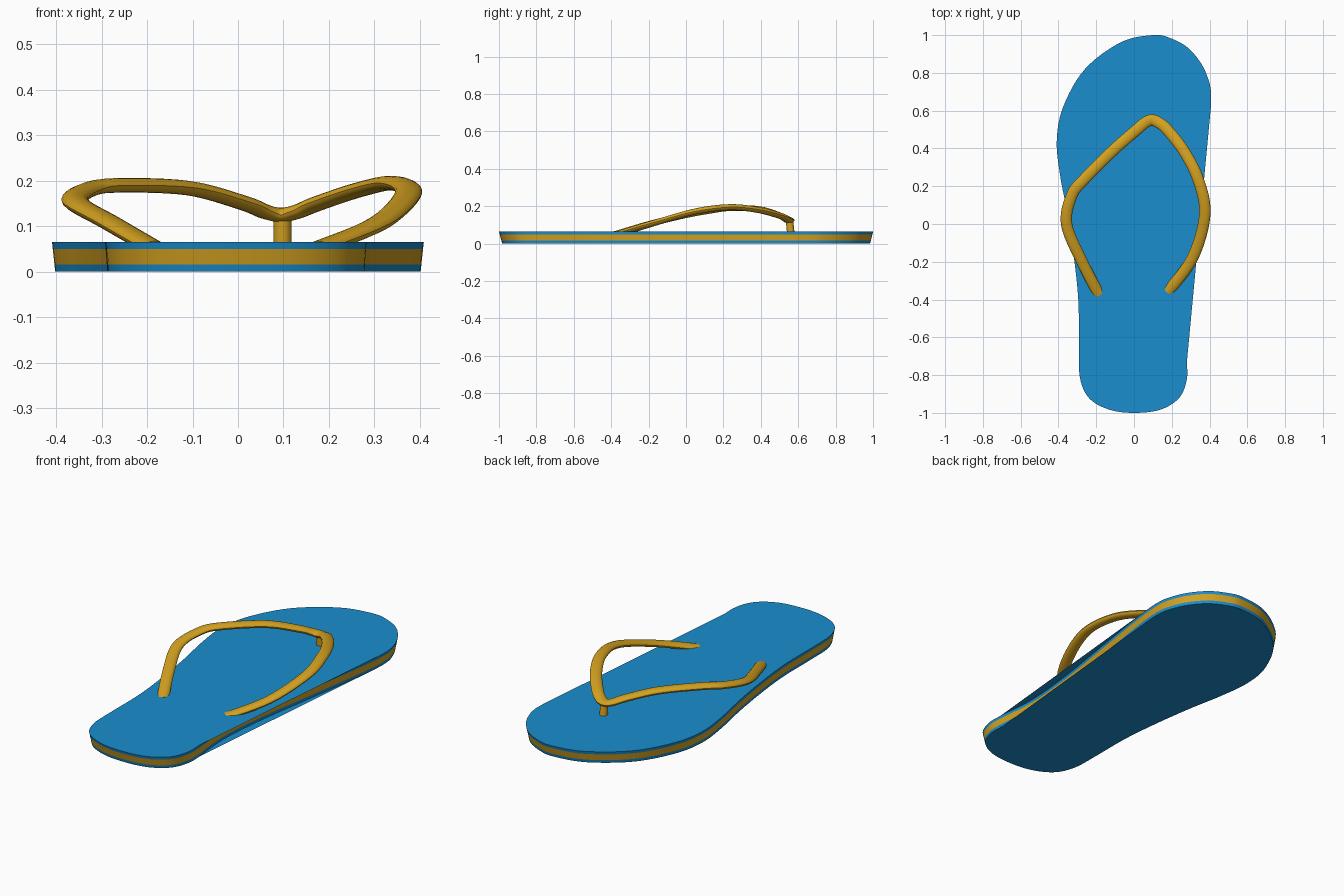
import bpy, bmesh, math
from mathutils import Vector

if "Cube" in bpy.data.objects:
    bpy.data.objects.remove(bpy.data.objects["Cube"])


def material(name, rgb):
    m = bpy.data.materials.new(name)
    m.diffuse_color = (*rgb, 1)
    m.use_nodes = True
    m.node_tree.nodes["Principled BSDF"].inputs["Base Color"].default_value = m.diffuse_color
    return m


BLUE = material("blue_foam", (0.01, 0.27, 0.62))
GOLD = material("gold_rubber", (0.66, 0.36, 0.015))


def finish(bm, name, mats):
    me = bpy.data.meshes.new(name)
    bm.to_mesh(me)
    bm.free()
    for m in mats:
        me.materials.append(m)
    ob = bpy.data.objects.new(name, me)
    bpy.context.collection.objects.link(ob)
    bpy.ops.object.select_all(action='DESELECT')
    ob.select_set(True)
    bpy.context.view_layer.objects.active = ob
    bpy.ops.object.shade_smooth_by_angle(angle=math.radians(40))
    return ob


def spline(pts, steps, closed=False):
    """Catmull-Rom curve through the points."""
    p = [Vector(q) for q in pts]
    n = len(p)
    get = (lambda i: p[i % n]) if closed else (lambda i: p[max(0, min(n - 1, i))])
    out = []
    for i in range(n if closed else n - 1):
        a, b, c, d = (get(i + k) for k in (-1, 0, 1, 2))
        for s in range(steps):
            t = s / steps
            out.append(0.5 * (2 * b + (c - a) * t + (2 * a - 5 * b + 4 * c - d) * t * t
                              + (3 * b - a - 3 * c + d) * t ** 3))
    if not closed:
        out.append(p[-1])
    return out


# Sole: tapered three-colour wall; flat caps bridge the hollow on the right waist
STEPS = 6
outline = [(0.28, -0.73), (0.262, -0.5), (0.287, -0.2), (0.348, 0.2), (0.407, 0.62),
           (0.385, 0.79), (0.30, 0.92), (0.195, 0.983), (0.10, 1.0), (-0.07, 0.962),
           (-0.26, 0.82), (-0.375, 0.62), (-0.409, 0.44), (-0.39, 0.25), (-0.35, 0.04),
           (-0.315, -0.2), (-0.294, -0.42), (-0.292, -0.66), (-0.285, -0.82),
           (-0.235, -0.925), (-0.13, -0.983), (0, -1.0), (0.14, -0.983),
           (0.238, -0.922), (0.278, -0.83)]
loop = spline(outline, STEPS, closed=True)
n = len(loop)
H = 0.065
bm = bmesh.new()
rings = []
for z in (0, 0.016, 0.05, H):
    k = 0.983 + 0.017 * z / H
    rings.append([bm.verts.new((p.x * k, p.y * k, z)) for p in loop])
for r in range(3):
    for i in range(n):
        j = (i + 1) % n
        f = bm.faces.new((rings[r][i], rings[r][j], rings[r + 1][j], rings[r + 1][i]))
        f.material_index = 1 if r == 1 else 0
hollow = range(1, 4 * STEPS)
bm.faces.new([v for i, v in enumerate(rings[3]) if i not in hollow])
bm.faces.new([v for i, v in enumerate(rings[0]) if i not in hollow][::-1])
finish(bm, "sole", [BLUE, GOLD])

# Strap: flattened oval swept along the V-shaped path
path = spline([(-0.185, -0.375, 0.052), (-0.28, -0.19, 0.107), (-0.357, 0.0, 0.153),
               (-0.33, 0.15, 0.180), (-0.265, 0.235, 0.190), (-0.11, 0.39, 0.184),
               (0.01, 0.495, 0.152), (0.06, 0.537, 0.132), (0.095, 0.55, 0.125),
               (0.13, 0.537, 0.132), (0.175, 0.50, 0.150), (0.265, 0.385, 0.180),
               (0.34, 0.235, 0.195), (0.375, 0.05, 0.172), (0.31, -0.18, 0.107),
               (0.178, -0.36, 0.052)], 6)
SEG = 16
bm = bmesh.new()
rings = []
for i, p in enumerate(path):
    t = (path[min(i + 1, len(path) - 1)] - path[max(i - 1, 0)]).normalized()
    side = t.cross(Vector((0, 0, 1))).normalized()
    up = side.cross(t)
    ring = []
    for s in range(SEG):
        a = 2 * math.pi * s / SEG
        ring.append(bm.verts.new(p + side * 0.030 * math.cos(a) + up * 0.016 * math.sin(a)))
    rings.append(ring)
for a, b in zip(rings, rings[1:]):
    for s in range(SEG):
        e = (s + 1) % SEG
        bm.faces.new((a[s], a[e], b[e], b[s]))
bm.faces.new(rings[0][::-1])
bm.faces.new(rings[-1])
bmesh.ops.recalc_face_normals(bm, faces=bm.faces)
finish(bm, "strap", [GOLD])

# Toe post
bpy.ops.mesh.primitive_cylinder_add(vertices=20, radius=0.02, depth=0.08,
                                    location=(0.098, 0.557, 0.088),
                                    rotation=(math.radians(6), 0, 0))
post = bpy.context.object
post.name = "toe_post"
post.data.materials.append(GOLD)
bpy.ops.object.shade_smooth_by_angle(angle=math.radians(40))
